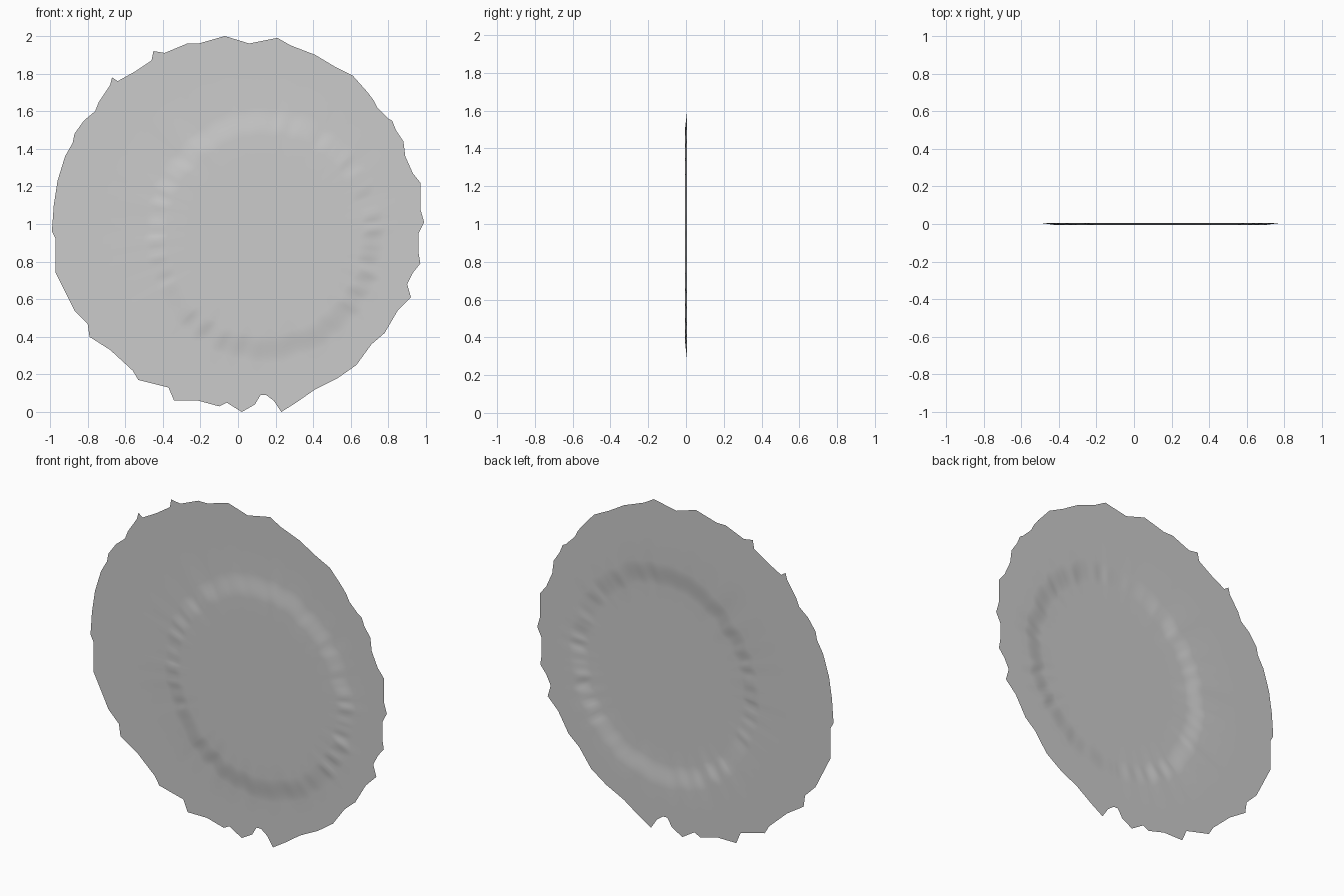
import bpy
import bmesh
import math
from mathutils import Vector, noise

default_cube = bpy.data.objects.get("Cube")
if default_cube:
    bpy.data.objects.remove(default_cube, do_unlink=True)

# Ragged outer edge, clockwise from the top, as (x, z)
OUTLINE = [
    (-.07, 2), (.06, 1.96), (.21, 1.99), (.28, 1.95), (.41, 1.9), (.51, 1.84),
    (.61, 1.79), (.69, 1.7), (.72, 1.66), (.74, 1.62), (.8, 1.56), (.82, 1.55),
    (.84, 1.5), (.88, 1.44), (.89, 1.36), (.93, 1.27), (.97, 1.22), (.97, 1.08),
    (.99, 1.01), (.96, .95), (.96, .85), (.97, .79), (.93, .74), (.9, .68),
    (.92, .61), (.85, .54), (.78, .42), (.71, .36), (.63, .25), (.53, .18),
    (.41, .12), (.31, .05), (.23, 0), (.19, .06), (.15, .09), (.12, .09),
    (.09, .04), (.02, 0), (-.06, .05), (-.1, .03), (-.21, .06), (-.34, .06),
    (-.37, .13), (-.45, .15), (-.53, .17), (-.56, .22), (-.68, .33), (-.79, .4),
    (-.8, .47), (-.87, .54), (-.92, .64), (-.97, .74), (-.97, .92), (-.99, .96),
    (-.98, 1.1), (-.96, 1.23), (-.92, 1.36), (-.88, 1.43), (-.87, 1.48),
    (-.82, 1.55), (-.76, 1.6), (-.74, 1.65), (-.68, 1.74), (-.67, 1.78),
    (-.64, 1.76), (-.55, 1.81), (-.46, 1.87), (-.45, 1.92), (-.39, 1.91),
    (-.27, 1.96), (-.21, 1.96),
]
CENTRE = Vector((0.14, 0.94))      # middle of the raised disc
FRONT_Y, RIM_Y = -0.006, 0.006     # raised disc and surrounding rim
RAMP_STEPS = 8
EDGE_STEPS = 4


def edge_points(points, steps):
    """Divide every outline edge evenly."""
    result = []
    for index, point in enumerate(points):
        start = Vector(point)
        end = Vector(points[(index + 1) % len(points)])
        result.extend(start.lerp(end, step / steps) for step in range(steps))
    return result


def ellipse_point(angle, radius_x, radius_z):
    """Point on an ellipse around the raised disc, along a given ray."""
    direction = Vector((math.cos(angle), math.sin(angle)))
    reach = 1 / math.hypot(direction.x / radius_x, direction.y / radius_z)
    return CENTRE + direction * reach


def wrinkle(angle, seed):
    """Uneven folds, stronger toward the left and right of the ring."""
    strength = 0.3 + 0.7 * abs(math.cos(angle))
    spot = Vector((math.cos(angle), math.sin(angle), 0)) * 9
    return strength * noise.noise(spot + Vector((0, 0, seed)))


def ray_profile(edge):
    """Points from the flat centre, down the ramp and out to the edge."""
    offset = edge - CENTRE
    angle = math.atan2(offset.y, offset.x)
    inner = ellipse_point(angle, 0.51, 0.53)
    outer = ellipse_point(angle, 0.64, 0.68)
    shift = 1 + 0.05 * wrinkle(angle, 3)
    profile = [(CENTRE.lerp(inner, part), FRONT_Y) for part in (0.4, 0.8)]
    for step in range(RAMP_STEPS + 1):
        t = step / RAMP_STEPS
        blend = t * t * (3 - 2 * t)
        bump = 0.006 * wrinkle(angle, 7) * math.sin(math.pi * t)
        spot = CENTRE + (inner.lerp(outer, t) - CENTRE) * shift
        y = FRONT_Y + (RIM_Y - FRONT_Y) * blend + bump
        profile.append((spot, max(FRONT_Y, min(RIM_Y, y))))
    start = profile[-1][0]
    profile += [(start.lerp(edge, part), RIM_Y) for part in (0.5, 1)]
    return [(spot.x, y, spot.y) for spot, y in profile]


# Single thin sheet: a fan in the middle and bands of quads outside it
bm = bmesh.new()
hub = bm.verts.new((CENTRE.x, FRONT_Y, CENTRE.y))
rays = [[bm.verts.new(co) for co in ray_profile(edge)]
        for edge in edge_points(OUTLINE, EDGE_STEPS)]
for index, ray in enumerate(rays):
    previous = rays[index - 1]
    bm.faces.new((hub, ray[0], previous[0]))
    for low in range(len(ray) - 1):
        bm.faces.new((ray[low], ray[low + 1], previous[low + 1], previous[low]))

mesh = bpy.data.meshes.new("ragged_disc")
bm.to_mesh(mesh)
bm.free()
mesh.shade_smooth()
disc = bpy.data.objects.new("ragged_disc", mesh)
bpy.context.collection.objects.link(disc)
